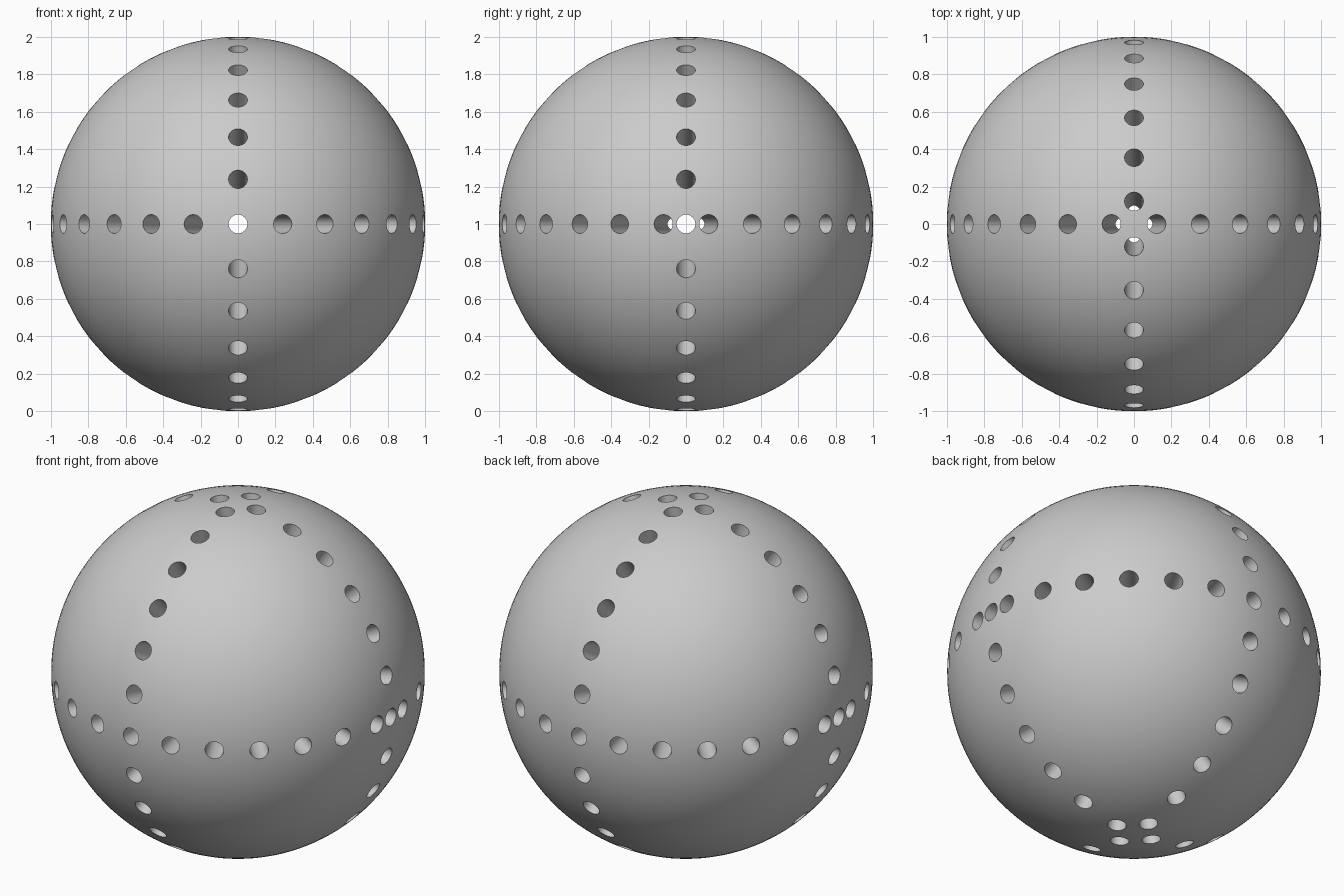
import bpy
import math
from mathutils import Vector

cube = bpy.data.objects.get("Cube")
if cube:
    bpy.data.objects.remove(cube, do_unlink=True)

HOLES_PER_RING = 26
HOLE_RADIUS = 0.05
CENTRE = Vector((0, 0, 1))

# Single grey material
grey = bpy.data.materials.new("plain grey")
grey.use_nodes = True
colour = (0.6, 0.6, 0.6, 1)
grey.diffuse_color = colour
grey.node_tree.nodes["Principled BSDF"].inputs["Base Color"].default_value = colour

# Solid ball
bpy.ops.mesh.primitive_uv_sphere_add(segments=128, ring_count=64, radius=1, location=CENTRE)
ball = bpy.context.object
ball.name = "drilled_ball"
ball.data.materials.append(grey)


def drill(direction):
    """Bore a straight hole through the centre of the ball."""
    bpy.ops.mesh.primitive_cylinder_add(vertices=48, radius=HOLE_RADIUS, depth=2.4, location=CENTRE)
    cutter = bpy.context.object
    cutter.name = "drill_cutter"
    cutter.hide_render = True
    cutter.rotation_euler = direction.to_track_quat('Z', 'Y').to_euler()
    bore = ball.modifiers.new("bore", 'BOOLEAN')
    bore.operation = 'DIFFERENCE'
    bore.solver = 'MANIFOLD'
    bore.object = cutter
    bpy.context.view_layer.objects.active = ball
    bpy.ops.object.modifier_apply(modifier=bore.name)
    bpy.data.objects.remove(cutter, do_unlink=True)


# Three rings of through holes, each starting on its first axis
X, Y, Z = Vector((1, 0, 0)), Vector((0, 1, 0)), Vector((0, 0, 1))
for start, side, first in ((Y, X, 0), (Y, Z, 1), (X, Z, 0)):
    for k in range(first, HOLES_PER_RING // 2):
        angle = math.tau * k / HOLES_PER_RING
        drill(math.cos(angle) * start + math.sin(angle) * side)

# Smooth surface with crisp hole rims
bpy.ops.object.select_all(action='DESELECT')
ball.select_set(True)
bpy.context.view_layer.objects.active = ball
bpy.ops.object.shade_smooth_by_angle(angle=math.radians(30))
